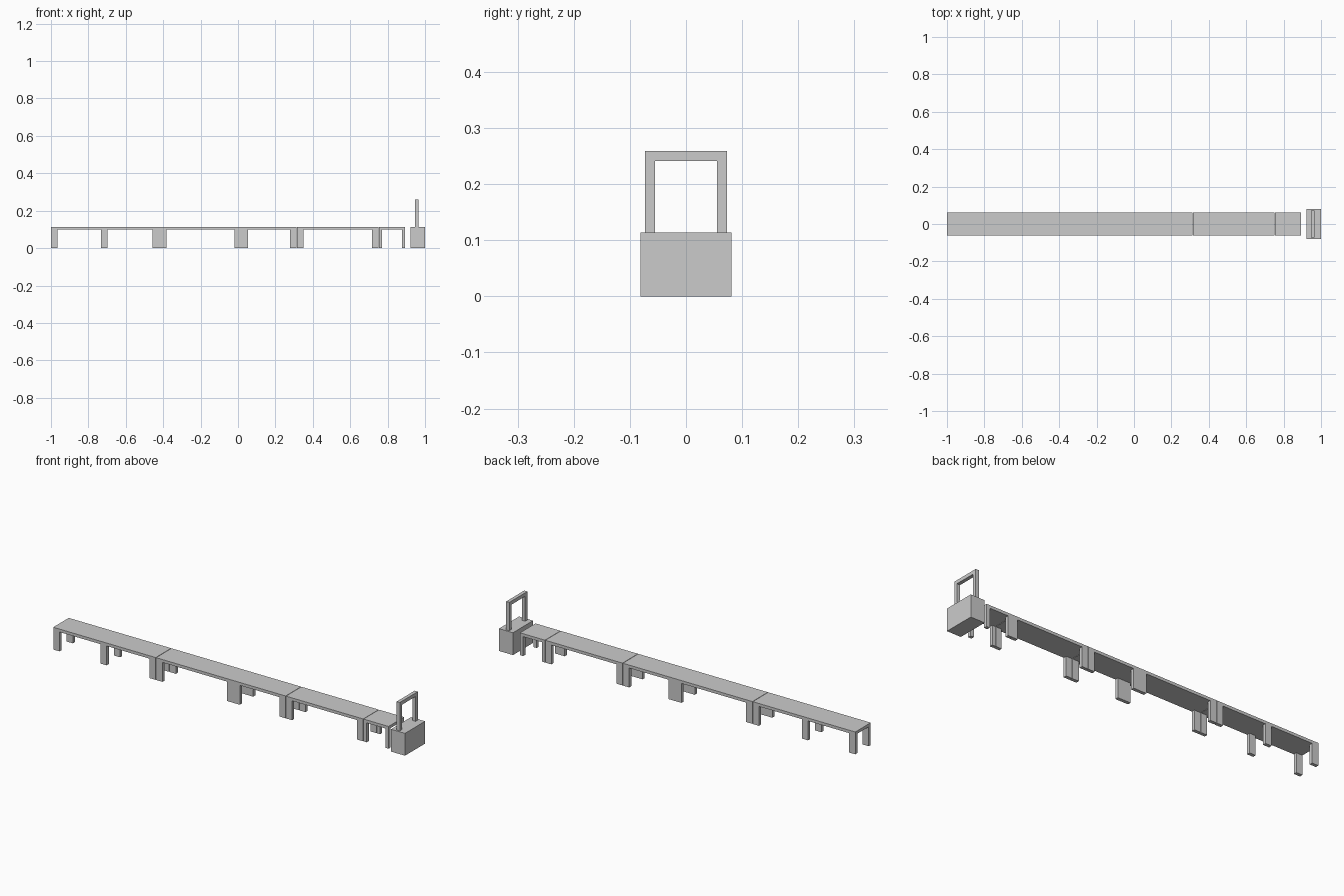
import bpy, bmesh
from mathutils import Matrix, Vector

if "Cube" in bpy.data.objects:
    bpy.data.objects.remove(bpy.data.objects["Cube"])

HALF_W = 0.0625      # half width of the walkway
TOP, UNDER = 0.114, 0.099
LEG_T = 0.017        # leg thickness across the walkway


def build(name, boxes):
    """One object from boxes given as (x0, x1, y0, y1, z0, z1)."""
    bm = bmesh.new()
    for x0, x1, y0, y1, z0, z1 in boxes:
        centre = Vector((x0 + x1, y0 + y1, z0 + z1)) / 2
        size = Matrix.Diagonal((x1 - x0, y1 - y0, z1 - z0, 1))
        bmesh.ops.create_cube(bm, size=1, matrix=Matrix.Translation(centre) @ size)
    mesh = bpy.data.meshes.new(name)
    bm.to_mesh(mesh)
    bm.free()
    ob = bpy.data.objects.new(name, mesh)
    bpy.context.collection.objects.link(ob)
    return ob


def bench(index, x0, x1, leg_w, middle=None):
    # Flat deck on pairs of legs at both ends, optionally one pair between
    build(f"deck_{index}", [(x0, x1, -HALF_W, HALF_W, UNDER, TOP)])
    starts = [x0, x1 - leg_w]
    if middle is not None:
        starts.append(middle)
    legs = []
    for x in starts:
        legs.append((x, x + leg_w, -HALF_W, -HALF_W + LEG_T, 0, UNDER))
        legs.append((x, x + leg_w, HALF_W - LEG_T, HALF_W, 0, UNDER))
    build(f"deck_legs_{index}", legs)


# Row of benches end to end
bench(1, -1.0, -0.421, 0.035, middle=-0.733)
bench(2, -0.419, 0.018, 0.036)
bench(3, 0.018, 0.313, 0.036)
bench(4, 0.315, 0.751, 0.034)
bench(5, 0.753, 0.894, 0.018)

# Starting block at the end
build("end_block", [(0.921, 1.0, -0.081, 0.081, 0, TOP)])

# Arch standing on the block
a0, a1 = 0.947, 0.965
build("arch", [
    (a0, a1, -0.073, -0.055, TOP, 0.241),
    (a0, a1, 0.055, 0.073, TOP, 0.241),
    (a0, a1, -0.073, 0.073, 0.241, 0.259),
])
